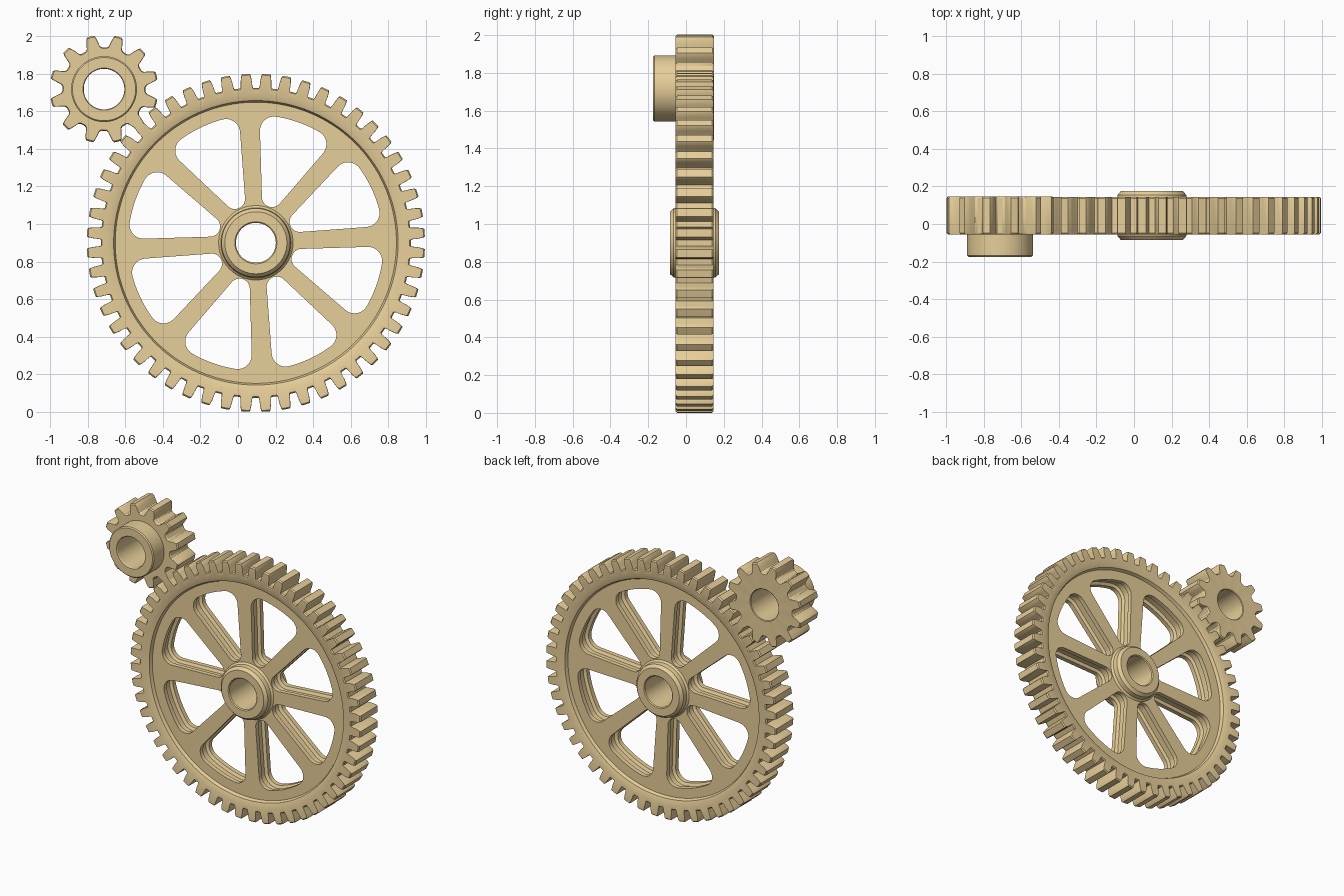
import bpy, bmesh
from math import sin, cos, asin, pi, radians

if "Cube" in bpy.data.objects:
    bpy.data.objects.remove(bpy.data.objects["Cube"])

brass = bpy.data.materials.new("brass")
brass.diffuse_color = (0.80, 0.62, 0.32, 1)
brass.use_nodes = True
brass.node_tree.nodes["Principled BSDF"].inputs["Base Color"].default_value = brass.diffuse_color


def make_object(name, bm):
    bmesh.ops.recalc_face_normals(bm, faces=bm.faces)
    mesh = bpy.data.meshes.new(name)
    bm.to_mesh(mesh)
    bm.free()
    mesh.materials.append(brass)
    obj = bpy.data.objects.new(name, mesh)
    bpy.context.collection.objects.link(obj)
    return obj


def activate(obj):
    bpy.ops.object.select_all(action='DESELECT')
    obj.select_set(True)
    bpy.context.view_layer.objects.active = obj


def add_loop(bm, pts, y):
    return [bm.verts.new((x, y, z)) for x, z in pts]


def bridge(bm, a, b):
    n = len(a)
    for i in range(n):
        j = (i + 1) % n
        bm.faces.new((a[i], a[j], b[j], b[i]))


def tooth_outline(count, flank, offset, shrink=1.0):
    """flank: (radius, half width) from root to tip of one tooth."""
    side = [(r, -w / r) for r, w in flank]
    tooth = side + [(flank[-1][0], 0)] + [(r, -a) for r, a in reversed(side)]
    tooth.append((flank[0][0], pi / count))
    pts = []
    for k in range(count):
        base = offset + 2 * pi * k / count
        pts += [(shrink * r * cos(base + a), shrink * r * sin(base + a)) for r, a in tooth]
    return pts, len(tooth)


def gear(name, count, flank, offset, y0, y1, section, loc):
    """Toothed rim joined to a turned section of (radius, y) running from back face to front face."""
    bm = bmesh.new()
    full, per = tooth_outline(count, flank, offset)
    small, _ = tooth_outline(count, flank, offset, 1 - 0.007 / flank[-1][0])
    loops = [add_loop(bm, small, y0), add_loop(bm, full, y0 + 0.008),
             add_loop(bm, full, y1 - 0.008), add_loop(bm, small, y1)]
    n = count * per
    start = offset - flank[0][1] / flank[0][0]
    ring = [start + 2 * pi * i / n for i in range(n)]
    for r, y in section:
        loops.append(add_loop(bm, [(r * cos(a), r * sin(a)) for a in ring], y))
    for i, lp in enumerate(loops):
        bridge(bm, lp, loops[(i + 1) % len(loops)])
    obj = make_object(name, bm)
    obj.location = loc
    return obj


def window_outline(grow, turn):
    """Rounded sector between two spokes, symmetric about its own middle."""
    half, outer, c, inner, d = pi / 8, 0.68, 0.075, 0.054, 0.259
    phi = half - asin((0.053 + c) / (outer - c))
    pts = [((outer + grow) * cos(a), (outer + grow) * sin(a))
           for a in [phi * (i / 6 - 1) for i in range(1, 12)]]

    def arc(cr, ca, rad, a0, a1, n):
        for i in range(n + 1):
            a = a0 + (a1 - a0) * i / n
            pts.append((cr * cos(ca) + rad * cos(a), cr * sin(ca) + rad * sin(a)))
    up = half + pi / 2
    arc(outer - c, phi, c + grow, phi, up, 10)
    arc(d, 0, inner + grow, up, 2 * pi - up, 14)
    arc(outer - c, -phi, c + grow, 2 * pi - up, 2 * pi - phi, 10)
    return [(x * cos(turn) - z * sin(turn), x * sin(turn) + z * cos(turn)) for x, z in pts]


# Large spoked wheel: rim step, recessed web, hub and bore (mirrored front to back)
side = [(0.79, 0.10), (0.757, 0.088), (0.748, 0.066), (0.198, 0.066),
        (0.186, 0.078), (0.183, 0.110), (0.165, 0.130), (0.112, 0.130), (0.106, 0.124)]
section = side + [(r, -y) for r, y in reversed(side)]
wheel = gear("spoked_gear", 52, [(0.825, 0.034), (0.835, 0.031), (0.868, 0.029), (0.892, 0.025), (0.90, 0.021)],
             radians(3.4 - 90 + 90 * 1), -0.10, 0.10, section, (0.095, 0.045, 0.90))

# Window cutters, wider in the middle so the spokes get an I-shaped section
bm = bmesh.new()
for k in range(8):
    turn = radians(3 + 22.5 + 45 * k)
    levels = [(0, -0.3), (0, -0.034), (0.02, -0.024), (0.02, 0.024), (0, 0.034), (0, 0.3)]
    loops = [add_loop(bm, window_outline(g, turn), y) for g, y in levels]
    for a, b in zip(loops, loops[1:]):
        bridge(bm, a, b)
    bm.faces.new(loops[0])
    bm.faces.new(loops[-1])
cutter = make_object("window_cutter", bm)
cutter.location = wheel.location
cutter.hide_render = True
mod = wheel.modifiers.new("windows", 'BOOLEAN')
mod.operation = 'DIFFERENCE'
mod.solver = 'EXACT'
mod.object = cutter
bpy.context.view_layer.update()
activate(wheel)
bpy.ops.object.modifier_apply(modifier=mod.name)
bpy.data.objects.remove(cutter)

# Pinion with a hub on the front only
section = [(0.112, 0.145), (0.108, 0.141), (0.108, -0.169), (0.112, -0.175),
           (0.168, -0.175), (0.175, -0.168), (0.175, -0.055)]
pinion = gear("pinion_gear", 12, [(0.222, 0.046), (0.230, 0.036), (0.255, 0.031), (0.280, 0.025), (0.289, 0.019)],
              radians(14.5), -0.055, 0.147, section, (-0.713, 0, 1.718))

for obj in (wheel, pinion):
    activate(obj)
    bpy.ops.object.shade_smooth_by_angle(angle=radians(30))
